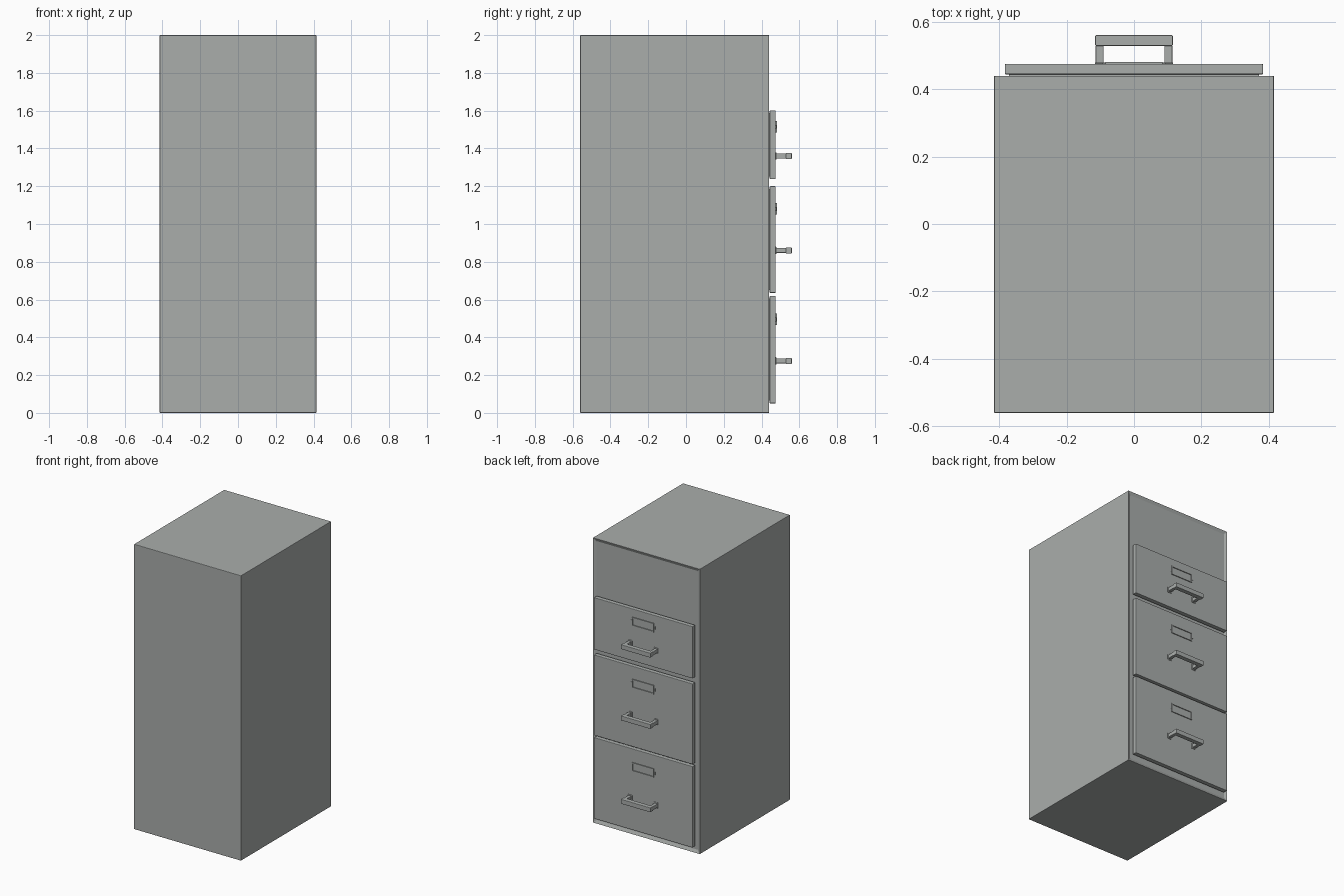
import bpy, bmesh
from mathutils import Vector

cube = bpy.data.objects.get("Cube")
if cube:
    bpy.data.objects.remove(cube, do_unlink=True)

paint = bpy.data.materials.new("grey_paint")
paint.use_nodes = True
GREY = (0.40, 0.42, 0.41, 1)
paint.diffuse_color = GREY
paint.node_tree.nodes["Principled BSDF"].inputs["Base Color"].default_value = GREY


def finish(name, bm, bevel=0):
    mesh = bpy.data.meshes.new(name)
    bm.to_mesh(mesh)
    bm.free()
    mesh.materials.append(paint)
    obj = bpy.data.objects.new(name, mesh)
    bpy.context.collection.objects.link(obj)
    if bevel:
        mod = obj.modifiers.new("Bevel", "BEVEL")
        mod.width = bevel
        mod.segments = 2
    return obj


def add_box(bm, low, high):
    low, high = Vector(low), Vector(high)
    verts = bmesh.ops.create_cube(bm, size=1)["verts"]
    for v in verts:
        v.co = (low + high) / 2 + v.co * (high - low)


def box(name, low, high, bevel=0):
    bm = bmesh.new()
    add_box(bm, low, high)
    return finish(name, bm, bevel)


# Cabinet shell with a shallow recessed face inside a thin frame
bm = bmesh.new()
add_box(bm, (-0.415, -0.56, 0), (0.415, 0.44, 2))
bm.normal_update()
face = max(bm.faces, key=lambda f: f.normal.y)
bmesh.ops.inset_region(bm, faces=[face], thickness=0.022, use_even_offset=True)
bmesh.ops.translate(bm, verts=face.verts, vec=(0, -0.01, 0))
finish("cabinet_body", bm, 0.003)


def make_handle(name, z):
    bm = bmesh.new()
    add_box(bm, (-0.115, 0.528, z - 0.016), (0.115, 0.56, z + 0.016))
    for s in (-1, 1):
        x = s * 0.102
        add_box(bm, (x - 0.012, 0.474, z - 0.013), (x + 0.012, 0.53, z + 0.013))
        x = s * 0.1
        add_box(bm, (x - 0.016, 0.473, z - 0.02), (x + 0.016, 0.479, z + 0.02))
    finish(name, bm, 0.003)


def make_label_holder(name, z):
    bm = bmesh.new()
    w, h, t = 0.085, 0.031, 0.007
    for s in (-1, 1):
        zc, xc = z + s * (h - t / 2), s * (w - t / 2)
        add_box(bm, (-w, 0.473, zc - t / 2), (w, 0.481, zc + t / 2))
        add_box(bm, (xc - t / 2, 0.473, z - h), (xc + t / 2, 0.481, z + h))
        # Small fixing tab at each end
        xt = s * (w + 0.004)
        add_box(bm, (xt - 0.005, 0.473, z - 0.01), (xt + 0.005, 0.478, z + 0.01))
    finish(name, bm)


# Drawers: bottom, top, handle height, label height
drawers = {
    "lower": (0.05, 0.62, 0.275, 0.495),
    "middle": (0.635, 1.2, 0.86, 1.08),
    "upper": (1.237, 1.602, 1.36, 1.515),
}
for name, (bottom, top, grip, label) in drawers.items():
    box(name + "_drawer_front", (-0.383, 0.443, bottom), (0.383, 0.475, top), 0.004)
    box(name + "_drawer_box", (-0.37, 0.40, bottom + 0.015), (0.37, 0.445, top - 0.015))
    make_handle(name + "_drawer_handle", grip)
    make_label_holder(name + "_label_holder", label)
